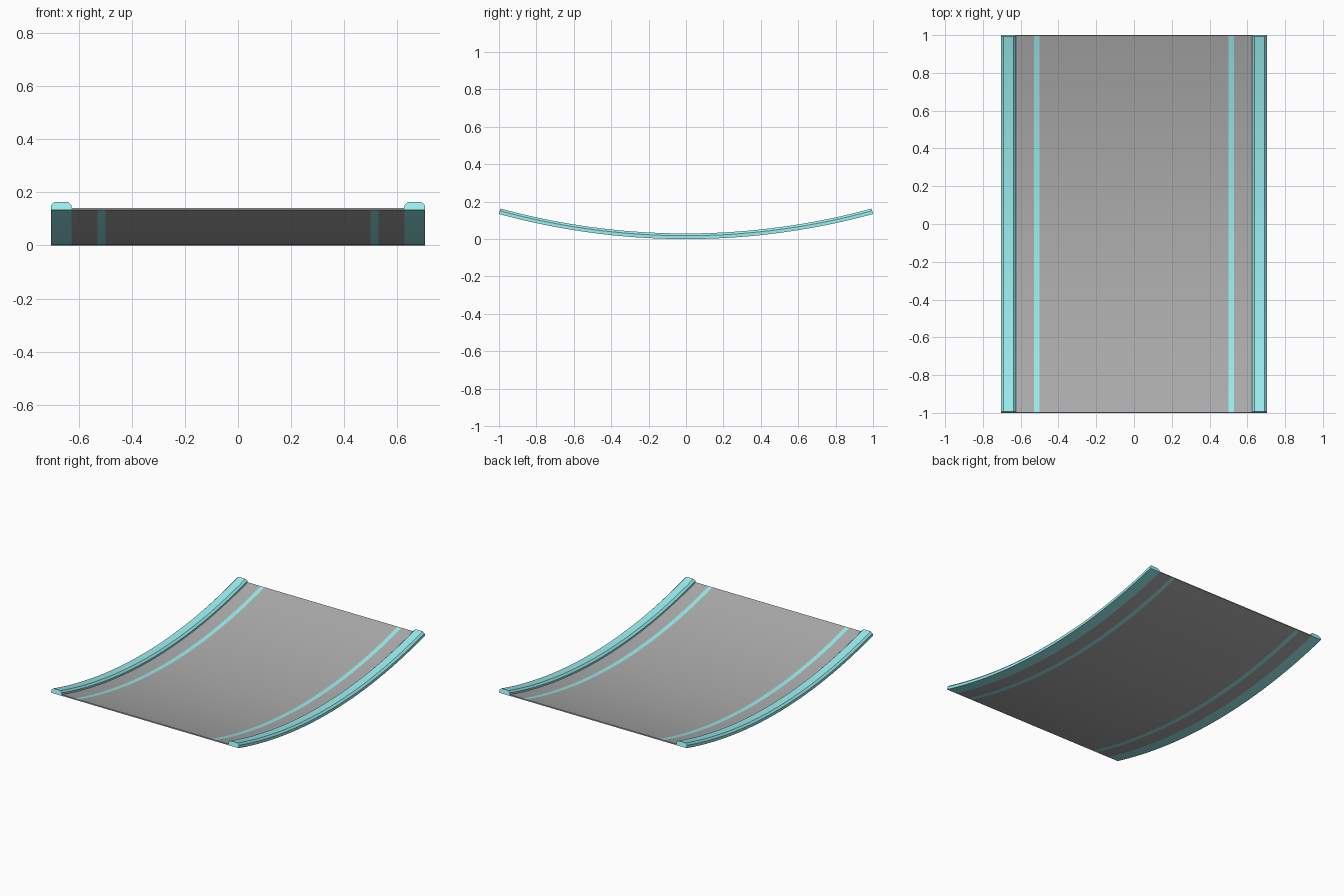
import bpy, bmesh, math

if "Cube" in bpy.data.objects:
    bpy.data.objects.remove(bpy.data.objects["Cube"])

RISE, STEPS = 0.134, 32
HALF_ANGLE = 2 * math.atan(RISE)      # half chord is 1
RADIUS = 1 / math.sin(HALF_ANGLE)


def material(name, color):
    mat = bpy.data.materials.new(name)
    mat.diffuse_color = (*color, 1)
    mat.use_nodes = True
    mat.node_tree.nodes["Principled BSDF"].inputs["Base Color"].default_value = mat.diffuse_color
    return mat


grey = material("asphalt", (0.42, 0.42, 0.42))
teal = material("teal", (0.33, 0.86, 0.87))


def sweep(name, profile, materials, is_accent=lambda x: False):
    """Sweep a closed (x, height) profile along the sagging arc."""
    bm = bmesh.new()
    rings = []
    for i in range(STEPS + 1):
        a = HALF_ANGLE * (2 * i / STEPS - 1)
        rings.append([bm.verts.new((x, (RADIUS - h) * math.sin(a),
                                    RADIUS - (RADIUS - h) * math.cos(a)))
                      for x, h in profile])
    n = len(profile)
    for r, s in zip(rings, rings[1:]):
        for j in range(n):
            k = (j + 1) % n
            face = bm.faces.new((r[j], r[k], s[k], s[j]))
            face.material_index = int(is_accent((r[j].co.x + r[k].co.x) / 2))
    bm.faces.new(rings[0])
    bm.faces.new(rings[-1])
    bmesh.ops.recalc_face_normals(bm, faces=bm.faces)
    mesh = bpy.data.meshes.new(name)
    bm.to_mesh(mesh)
    bm.free()
    for mat in materials:
        mesh.materials.append(mat)
    obj = bpy.data.objects.new(name, mesh)
    bpy.context.collection.objects.link(obj)
    bpy.ops.object.select_all(action='DESELECT')
    obj.select_set(True)
    bpy.context.view_layer.objects.active = obj
    bpy.ops.object.shade_smooth_by_angle(angle=math.radians(20))
    return obj


# Road deck with two lane stripes coloured into its surface
xs = [-0.626, -0.529, -0.499, 0.499, 0.529, 0.626]
sweep("deck", [(x, 0) for x in xs] + [(x, 0.007) for x in reversed(xs)],
      [grey, teal], lambda x: 0.499 < abs(x) < 0.529)

# Raised side rails with chamfered top edges
rail = sweep("side_rails", [(0.626, 0), (0.704, 0), (0.704, 0.018),
                            (0.692, 0.03), (0.638, 0.03), (0.626, 0.018)],
             [teal])
rail.modifiers.new("mirror", 'MIRROR').use_mirror_merge = False
